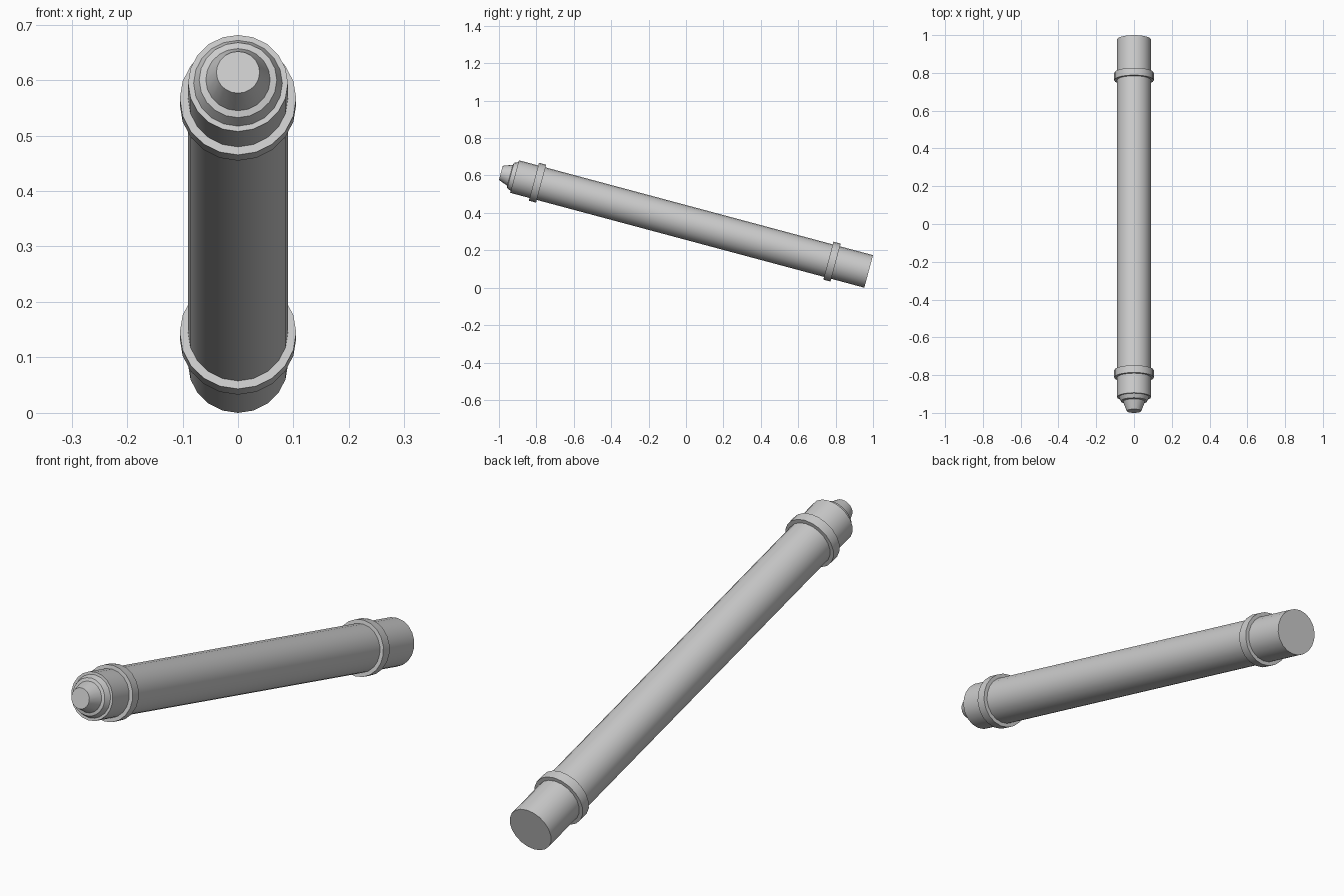
import bpy, bmesh, math
from mathutils import Matrix

if "Cube" in bpy.data.objects:
    bpy.data.objects.remove(bpy.data.objects["Cube"])

SIDES = 20
TILT = math.radians(15)
R = 0.09
# local z runs from the low back end up to the front tip
PLACE = (Matrix.Translation((0, 1 - R * math.sin(TILT), R * math.cos(TILT)))
         @ Matrix.Rotation(math.radians(90) - TILT, 4, 'X'))


def lathe(name, profile):
    """Closed turned part from (radius, distance along axis) points."""
    bm = bmesh.new()
    rings = []
    for r, t in profile:
        rings.append([bm.verts.new((r * math.sin(2 * math.pi * i / SIDES),
                                    r * math.cos(2 * math.pi * i / SIDES), t))
                      for i in range(SIDES)])
    for a, b in zip(rings, rings[1:]):
        for i in range(SIDES):
            j = (i + 1) % SIDES
            bm.faces.new((a[i], a[j], b[j], b[i]))
    bm.faces.new(rings[0])
    bm.faces.new(rings[-1])
    bmesh.ops.recalc_face_normals(bm, faces=bm.faces)
    bm.transform(PLACE)
    me = bpy.data.meshes.new(name)
    bm.to_mesh(me)
    bm.free()
    ob = bpy.data.objects.new(name, me)
    bpy.context.collection.objects.link(ob)
    bpy.context.view_layer.objects.active = ob
    ob.select_set(True)
    bpy.ops.object.shade_smooth_by_angle(angle=math.radians(30))
    ob.select_set(False)
    return ob


# Main tube with stepped front and tapered nose
lathe("tube_with_nose", [(R, 0), (R, 1.96), (0.08, 1.96), (0.07, 1.982),
                         (0.058, 1.985), (0.039, 2.036)])

# Raised collars near both ends
for name, t in (("back_collar", 0.183), ("front_collar", 1.813)):
    lathe(name, [(0.105, t), (0.105, t + 0.04)])
